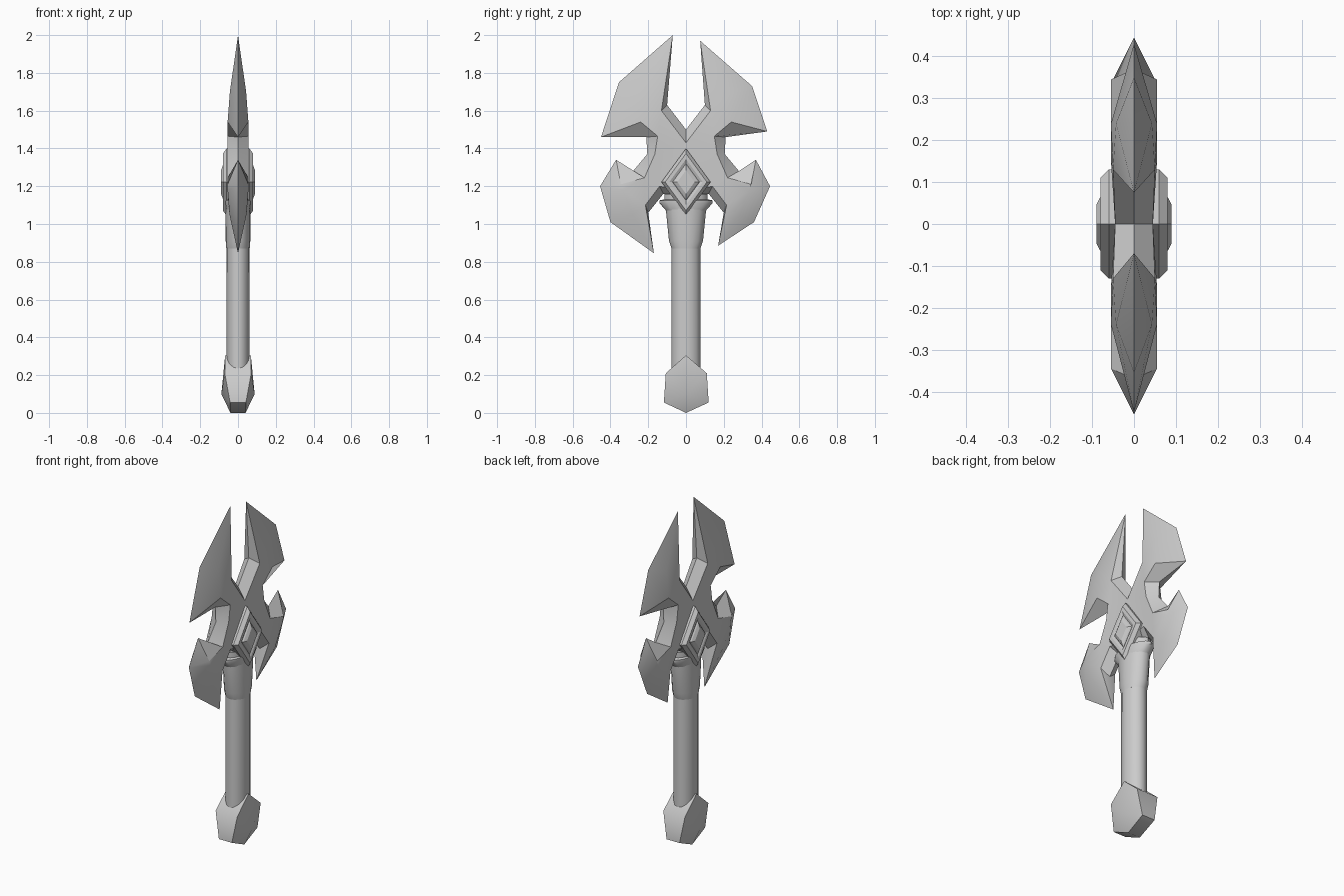
import bpy, bmesh, math

cube = bpy.data.objects.get("Cube")
if cube:
    bpy.data.objects.remove(cube, do_unlink=True)

STEEL = (0.6, 0.6, 0.6, 1)
steel = bpy.data.materials.new("plain grey")
steel.use_nodes = True
steel.diffuse_color = STEEL
steel.node_tree.nodes["Principled BSDF"].inputs["Base Color"].default_value = STEEL


def finish(bm, name, smooth=None):
    """Turn a bmesh into a named object, smooth below the given angle."""
    bmesh.ops.recalc_face_normals(bm, faces=bm.faces)
    mesh = bpy.data.meshes.new(name)
    bm.to_mesh(mesh)
    bm.free()
    obj = bpy.data.objects.new(name, mesh)
    bpy.context.collection.objects.link(obj)
    mesh.materials.append(steel)
    if smooth:
        bpy.ops.object.select_all(action="DESELECT")
        obj.select_set(True)
        bpy.context.view_layer.objects.active = obj
        bpy.ops.object.shade_smooth_by_angle(angle=math.radians(smooth))
    return obj


def loft(bm, rings):
    """Bridge equal-sized vertex rings and cap both ends."""
    loops = [[bm.verts.new(p) for p in ring] for ring in rings]
    for a, b in zip(loops, loops[1:]):
        for i in range(len(a)):
            j = (i + 1) % len(a)
            bm.faces.new((a[i], a[j], b[j], b[i]))
    bm.faces.new(loops[0])
    bm.faces.new(loops[-1])


def oval_shaft(name, profile, sides=16):
    """Stack of oval sections given as (x radius, y radius, z)."""
    turns = [2 * math.pi * i / sides for i in range(sides)]
    bm = bmesh.new()
    loft(bm, [[(rx * math.cos(t), ry * math.sin(t), z) for t in turns]
              for rx, ry, z in profile])
    return finish(bm, name, 35)


# Double-edged head: cutting edge (y, z), then raised ridge (y, z, x)
half = [
    ((0, 1.5), (0, 1.43, .045)),
    ((.10, 1.63), (.13, 1.60, .05)),
    ((.075, 1.97), None),
    ((.35, 1.73), (.24, 1.70, .043)),
    ((.43, 1.49), (.24, 1.54, .055)),
    ((.21, 1.46), (.15, 1.465, .055)),
    ((.205, 1.37), (.165, 1.37, .055)),
    ((.28, 1.28), (.22, 1.245, .055)),
    ((.37, 1.34), (.345, 1.21, .055)),
    ((.445, 1.2), (.335, 1.18, .055)),
    ((.36, 1.01), (.28, 1.05, .045)),
    ((.17, .885), None),
    ((.20, 1.06), (.215, 1.10, .05)),
    ((.12, 1.16), (.14, 1.2, .05)),
    ((0, 1.12), (0, 1.17, .05)),
]
# The front blades are slightly larger than the rear ones
larger = {2: (.07, 2.0), 3: (.355, 1.75), 4: (.45, 1.46),
          9: (.455, 1.2), 10: (.40, 1.01), 11: (.17, .845)}
outline = list(half)
for i in range(len(half) - 2, 0, -1):
    (y, z), ridge = half[i]
    y, z = larger.get(i, (y, z))
    outline.append(((-y, z), ridge and (-ridge[0], ridge[1], ridge[2])))

bm = bmesh.new()
edge = [bm.verts.new((0, y, z)) for (y, z), r in outline]
for side in (-1, 1):
    ridge = [bm.verts.new((side * r[2], r[0], r[1])) if r else edge[i]
             for i, (e, r) in enumerate(outline)]
    for i in range(len(edge)):
        j = (i + 1) % len(edge)
        corners = list(dict.fromkeys((edge[i], edge[j], ridge[j], ridge[i])))
        bm.faces.new(corners)
    cheek = bm.faces.new(ridge)
    cheek.normal_update()
    bmesh.ops.triangulate(bm, faces=[cheek], ngon_method="BEAUTY")
finish(bm, "axe_head", 35)

# Diamond boss on each cheek: (scale, x) steps from rim to raised gem
steps = [(1, 0), (1, .06), (.85, .08), (.68, .08), (.55, .073),
         (.5, .08), (.35, .09)]
for side, label in ((1, "left"), (-1, "right")):
    bm = bmesh.new()
    loft(bm, [[(side * x, .13 * s * dy, 1.222 + .178 * s * dz)
               for dy, dz in ((0, 1), (1, 0), (0, -1), (-1, 0))]
              for s, x in steps])
    finish(bm, label + "_diamond_boss")

# Shaft, socket and collar
oval_shaft("handle", [(.06, .078, .12), (.062, .076, .9)])
oval_shaft("socket", [(.062, .076, .87), (.065, .09, .91),
                      (.066, .108, 1.09)])
oval_shaft("collar", [(.064, .105, 1.07), (.07, .14, 1.11),
                      (.07, .14, 1.125), (.064, .115, 1.13),
                      (.064, .115, 1.16)])

# Faceted pommel: six-sided cheeks that swell to a point
hexagon = [(.068, 0, .305), (.07, .11, .21), (.042, .12, .055),
           (.04, 0, 0), (.042, -.117, .055), (.07, -.107, .21)]
bm = bmesh.new()
rings = []
for side in (-1, 1):
    ring = [bm.verts.new((side * x, y, z)) for x, y, z in hexagon]
    peak = bm.verts.new((side * .088, 0, .1))
    for i in range(6):
        bm.faces.new((ring[i], ring[(i + 1) % 6], peak))
    rings.append(ring)
a, b = rings
for i in range(6):
    j = (i + 1) % 6
    bm.faces.new((a[i], a[j], b[j], b[i]))
finish(bm, "pommel", 52)
